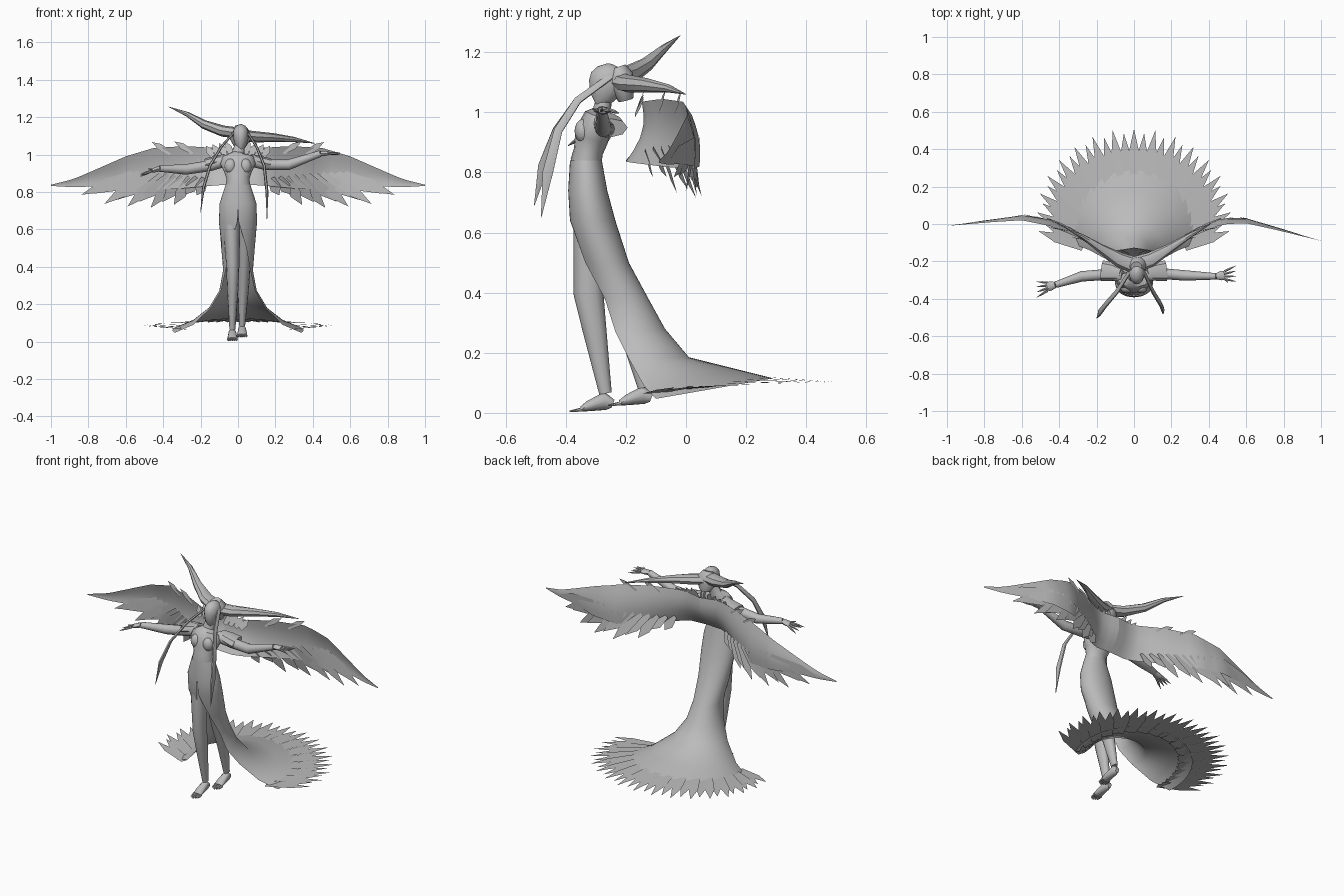
import bpy, bmesh
from math import sin, cos, pi, radians
from mathutils import Vector

cube = bpy.data.objects.get("Cube")
if cube:
    bpy.data.objects.remove(cube, do_unlink=True)

grey = bpy.data.materials.new("plain_grey")
grey.use_nodes = True
colour = (0.5, 0.5, 0.5, 1)
grey.diffuse_color = colour
grey.node_tree.nodes["Principled BSDF"].inputs["Base Color"].default_value = colour
parts = []
SIDES = {"right": -1, "left": 1}
UP, BACK = Vector((0, 0, 1)), Vector((0, 1, 0))


def finish(name, bm, fix_normals=True):
    if fix_normals:
        bmesh.ops.recalc_face_normals(bm, faces=bm.faces)
    mesh = bpy.data.meshes.new(name)
    bm.to_mesh(mesh)
    bm.free()
    mesh.materials.append(grey)
    obj = bpy.data.objects.new(name, mesh)
    bpy.context.collection.objects.link(obj)
    parts.append(obj)


def skin(bm, rows, closed):
    """Join neighbouring rows of vertices with quads."""
    for low, high in zip(rows, rows[1:]):
        count = len(low)
        for i in range(count if closed else count - 1):
            j = (i + 1) % count
            bm.faces.new((low[i], low[j], high[j], high[i]))


def tube_into(bm, path, ref=BACK, sides=12):
    """Elliptical rings along a path of (x, y, z, side radius, other radius)."""
    points = [Vector(p[:3]) for p in path]
    rows = []
    for i, p in enumerate(path):
        along = points[min(i + 1, len(path) - 1)] - points[max(i - 1, 0)]
        side = along.cross(ref).normalized()
        other = side.cross(along).normalized()
        rows.append([bm.verts.new(points[i] + side * p[3] * cos(a) + other * p[-1] * sin(a))
                     for a in (2 * pi * k / sides for k in range(sides))])
    skin(bm, rows, True)
    bm.faces.new(rows[0])
    bm.faces.new(rows[-1])


def tube(name, path, sides=12):
    bm = bmesh.new()
    tube_into(bm, path, BACK, sides)
    finish(name, bm)


def leaf(bm, root, tip, width, normal):
    """Flat pointed feather."""
    across = (tip - root).cross(normal).normalized() * width
    mid = root.lerp(tip, 0.6)
    a, b, c, d, e = [bm.verts.new(v) for v in
                     (root - across * 0.7, root + across * 0.7, mid + across, mid - across, tip)]
    bm.faces.new((a, b, c, d))
    bm.faces.new((d, c, e))


def at(table, x):
    """Linear lookup in rows that start with x."""
    for p, q in zip(table, table[1:]):
        if x <= q[0]:
            f = (x - p[0]) / (q[0] - p[0])
            return [u + (v - u) * f for u, v in zip(p, q)][1:]
    return list(table[-1][1:])


# Torso, neck and head
tube("torso", [(0, -.333, .8, .06, .045), (0, -.332, .84, .065, .052), (0, -.325, .87, .061, .049),
               (0, -.315, .91, .075, .056), (0, -.305, .95, .095, .055), (0, -.295, .985, .085, .045),
               (0, -.28, 1.005, .035, .03), (.01, -.27, 1.06, .024, .026)], sides=16)
tube("head", [(.015, -.29, 1.025, .012, .012), (.015, -.28, 1.05, .03, .042),
              (.015, -.265, 1.09, .041, .06), (.015, -.258, 1.125, .041, .058),
              (.015, -.256, 1.15, .028, .038), (.015, -.255, 1.162, .006, .008)], sides=16)
tube("hair", [(.01, -.2, 1.04, .03, .025), (.012, -.21, 1.08, .055, .04),
              (.012, -.22, 1.12, .055, .045), (.012, -.23, 1.15, .03, .03)])
for name, s in SIDES.items():
    bm = bmesh.new()
    bmesh.ops.create_uvsphere(bm, u_segments=12, v_segments=8, radius=.032)
    bmesh.ops.scale(bm, verts=bm.verts, vec=(1, .9, 1.25))
    bmesh.ops.translate(bm, verts=bm.verts, vec=(s * .04, -.342, .938))
    finish(name + "_bust", bm)

# Swept horns and long front ribbons
tube("right_horn", [(0, -.22, 1.115, .03, .045), (-.08, -.19, 1.125, .03, .04),
                    (-.18, -.13, 1.16, .024, .024), (-.27, -.07, 1.215, .013, .013),
                    (-.37, -.02, 1.255, .001, .001)], sides=8)
tube("left_horn", [(0, -.22, 1.105, .03, .045), (.09, -.19, 1.095, .03, .04),
                   (.19, -.13, 1.09, .024, .024), (.3, -.06, 1.08, .014, .014),
                   (.41, 0, 1.06, .001, .001)], sides=8)
tube("right_ribbon", [(-.02, -.25, 1.12, .006, .012), (-.09, -.36, 1.04, .007, .014),
                      (-.15, -.43, .94, .008, .016), (-.185, -.475, .82, .008, .02),
                      (-.2, -.505, .69, .001, .001)], sides=6)
tube("left_ribbon", [(.05, -.25, 1.12, .006, .012), (.1, -.36, 1.04, .007, .014),
                     (.14, -.425, .94, .008, .016), (.155, -.46, .8, .008, .02),
                     (.155, -.482, .65, .001, .001)], sides=6)

# Arms with flared cap sleeves, palms and fingers
ARMS = {"right": [(-.06, -.28, .97), (-.15, -.27, .94), (-.28, -.28, .92), (-.42, -.325, .925)],
        "left": [(.06, -.28, .97), (.15, -.265, .945), (.27, -.275, .945), (.44, -.28, 1.005)]}
HANDS = {"right": (-.52, -.35, .895), "left": (.545, -.265, 1.01)}
for name, s in SIDES.items():
    joints = ARMS[name]
    tube(name + "_arm", [(*p, r, r) for p, r in zip(joints, (.032, .029, .028, .017))])
    tube(name + "_sleeve", [(s * .07, -.265, .975, .028, .035), (s * .12, -.255, .96, .032, .05),
                            (s * .17, -.25, .948, .032, .056)], sides=8)
    wrist, reach = Vector(joints[-1]), Vector(HANDS[name])
    palm = wrist.lerp(reach, .42)
    bm = bmesh.new()
    tube_into(bm, [(*wrist, .014, .016), (*wrist.lerp(palm, .6), .013, .025), (*palm, .01, .024)])
    for k in range(4):
        spread = (k - 1.5) * .014
        base = palm + BACK * spread
        end = reach + BACK * spread * 2 - UP * .006 * abs(k - 1)
        tube_into(bm, [(*base, .007, .007), (*base.lerp(end, .5), .006, .006), (*end, .001, .001)], sides=6)
    thumb = wrist.lerp(palm, .5)
    tube_into(bm, [(*thumb, .008, .008), (*(thumb + Vector((s * .04, -.035, .005))), .002, .002)], sides=6)
    finish(name + "_hand", bm)

# Legs and feet: the right leg steps forward, the left trails
LEGS = {"right": [(-.035, -.325, .66), (-.028, -.325, .4), (-.028, -.305, .28), (-.03, -.268, .065)],
        "left": [(.04, -.315, .66), (.032, -.225, .4), (.028, -.185, .28), (.022, -.14, .085)]}
for name, path in LEGS.items():
    tube(name + "_leg", [(*p, a, b) for p, a, b in
                         zip(path, (.045, .035, .03, .016), (.05, .05, .04, .021))])
    x, y, z = path[-1]
    bm = bmesh.new()
    tube_into(bm, [(x, y + .025, z - .035, .012, .014), (x, y, z - .025, .022, .03),
                   (x, y - .055, z - .042, .026, .018), (x, y - .08, z - .052, .027, .009)], UP)
    for k in range(5):
        tx = x + (k - 2) * .011
        tube_into(bm, [(tx, y - .075, z - .053, .008, .008), (tx, y - .12 + abs(k - 2) * .007, z - .06, .003, .003)],
                  UP, 6)
    finish(name + "_foot", bm)

# Gown: rings of (back y, back z, edge y, edge z, half width, opening angle)
GOWN = [(-.28, .84, -.386, .84, .066, 180), (-.262, .74, -.392, .74, .098, 180),
        (-.235, .64, -.386, .64, .102, 178), (-.19, .5, -.335, .5, .09, 150),
        (-.125, .38, -.27, .38, .08, 125), (-.07, .28, -.235, .27, .1, 115),
        (.01, .185, -.19, .18, .155, 110), (.17, .145, -.14, .09, .25, 108),
        (.29, .115, -.1, .047, .35, 105)]


def gown_point(ring, f):
    yb, zb, ye, ze, rx, opening = ring
    t = radians(opening) * f
    drop = (1 - cos(t)) / (1 - cos(radians(opening)))
    return Vector((rx * sin(t), yb + (ye - yb) * drop, zb + (ze - zb) * drop))


STEPS = 32
bm = bmesh.new()
skin(bm, [[bm.verts.new(gown_point(ring, 2 * i / STEPS - 1)) for i in range(STEPS + 1)] for ring in GOWN], False)
finish("gown_and_train", bm, False)

# Long feathers fanning out from beneath the train
bm = bmesh.new()
COUNT = 33
for i in range(COUNT):
    f = 2 * i / (COUNT - 1) - 1
    t = radians(101) * f
    root = gown_point(GOWN[-2], f).lerp(gown_point(GOWN[-1], f), .35) - UP * (.01 + .004 * (i % 2))
    long = 1 if i % 2 == 0 else .95
    tip = Vector((.52 * long * sin(t), .05 + .46 * long * cos(t), .088 + .015 * cos(t)))
    leaf(bm, root, tip, .026, UP)
finish("train_feathers", bm, False)

# Wings: columns of (x, top y, top z, bottom y, bottom z)
WING = [(0, -.13, 1.03, -.2, .84), (.12, -.15, 1.035, -.2, .835), (.28, -.08, 1.045, -.08, .82),
        (.45, -.01, 1.035, .02, .81), (.6, .02, .99, .045, .82), (.76, .01, .92, .02, .83),
        (.88, 0, .868, .005, .825), (1, -.01, .838, -.01, .832)]
TIPS = [(.2, .79), (.38, .715), (.5, .715), (.7, .73), (.84, .785), (1, .835)]


def wing_point(s, x, f):
    yt, zt, yb, zb = at(WING, x)
    camber = .03 * sin(pi * f) * (1 - x)
    bend = .16 * max(0, x - .5) if s > 0 else 0
    return Vector((s * x, yt + (yb - yt) * f + camber - bend, zt + (zb - zt) * f))


for name, s in SIDES.items():
    bm = bmesh.new()
    skin(bm, [[bm.verts.new(wing_point(s, i / 20, k / 5)) for k in range(6)] for i in range(21)], False)
    finish(name + "_wing", bm, False)
    # Long flight feathers swept outwards along the trailing edge
    bm = bmesh.new()
    for i in range(12):
        x = .22 + .68 * i / 11
        root = wing_point(s, .04 + .62 * x, .8 - .25 * i / 11)
        tip = wing_point(s, x, 1)
        tip.z = at(TIPS, x)[0] + (.03 if i % 2 else 0)
        tip.y += .02 * (1 - x)
        leaf(bm, root, tip, .03, BACK)
    finish(name + "_flight_feathers", bm, False)
    # Short tufts on the leading edge and the collar
    bm = bmesh.new()
    for x in (.24, .36):
        root = wing_point(s, x, .15)
        leaf(bm, root, root + Vector((s * .1, .02, .06)), .016, BACK)
    for k in range(4):
        root = Vector((s * (.03 + .035 * k), -.17, .99))
        leaf(bm, root, root + Vector((s * .035, .03, .08 - .008 * k)), .018, BACK)
    finish(name + "_tufts", bm, False)

# Smooth shading with sharp creases kept
bpy.ops.object.select_all(action="DESELECT")
for obj in parts:
    obj.select_set(True)
bpy.context.view_layer.objects.active = parts[0]
bpy.ops.object.shade_smooth_by_angle(angle=radians(40))
